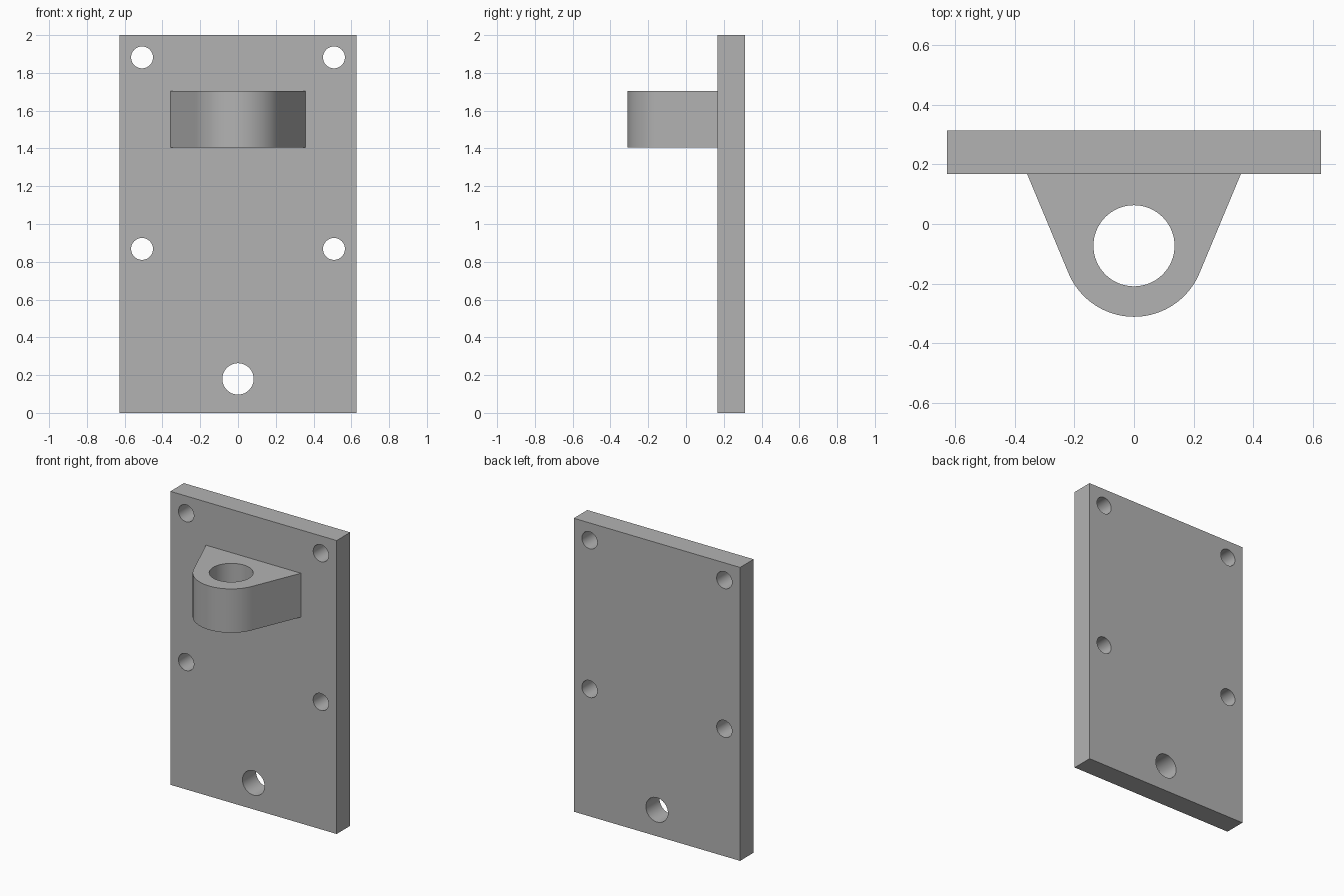
import bpy, bmesh
from math import sin, cos, pi, atan2, acos, hypot, radians
from mathutils import Matrix

cube = bpy.data.objects.get("Cube")
if cube:
    bpy.data.objects.remove(cube, do_unlink=True)

# Single plain metal colour
COLOUR = (0.45, 0.45, 0.45, 1)
metal = bpy.data.materials.new("plain grey metal")
metal.use_nodes = True
metal.diffuse_color = COLOUR
metal.node_tree.nodes["Principled BSDF"].inputs["Base Color"].default_value = COLOUR


def arc(cx, cy, r, start=0, end=2 * pi, steps=64, closed=True):
    count = steps if closed else steps + 1
    angles = [start + (end - start) * i / steps for i in range(count)]
    return [(cx + r * cos(a), cy + r * sin(a)) for a in angles]


def solid(name, loops, depth, matrix):
    """Fill an outline with holes and extrude it along its local z."""
    bm = bmesh.new()
    for loop in loops:
        verts = [bm.verts.new((x, y, 0)) for x, y in loop]
        for a, b in zip(verts, verts[1:] + verts[:1]):
            bm.edges.new((a, b))
    bmesh.ops.triangle_fill(bm, edges=bm.edges[:], use_beauty=True, normal=(0, 0, 1))
    top = bmesh.ops.extrude_face_region(bm, geom=bm.faces[:], use_keep_orig=True)
    moved = [v for v in top["geom"] if isinstance(v, bmesh.types.BMVert)]
    bmesh.ops.translate(bm, verts=moved, vec=(0, 0, depth))
    bmesh.ops.transform(bm, matrix=matrix, verts=bm.verts[:])
    bmesh.ops.recalc_face_normals(bm, faces=bm.faces[:])
    mesh = bpy.data.meshes.new(name)
    bm.to_mesh(mesh)
    bm.free()
    mesh.materials.append(metal)
    obj = bpy.data.objects.new(name, mesh)
    bpy.context.collection.objects.link(obj)
    bpy.ops.object.select_all(action="DESELECT")
    obj.select_set(True)
    bpy.context.view_layer.objects.active = obj
    bpy.ops.object.shade_smooth_by_angle(angle=radians(30))
    return obj


# Mounting plate: four fixing holes and one larger hole at the bottom
half_w, height, front, back = 0.627, 2.0, 0.167, 0.313
plate = [(-half_w, 0), (half_w, 0), (half_w, height), (-half_w, height)]
holes = [arc(x, z, 0.058, steps=48) for x in (-0.508, 0.508) for z in (0.868, 1.882)]
holes.append(arc(0, 0.18, 0.083))
upright = Matrix.Translation((0, back, 0)) @ Matrix.Rotation(pi / 2, 4, "X")
solid("mounting_plate", [plate] + holes, back - front, upright)

# Lug: straight sides running tangent into a round nose, with a vertical bore
root, centre, radius = 0.358, -0.073, 0.238
rise = front - centre
tangent = atan2(rise, root) - acos(radius / hypot(root, rise))
nose = arc(0, centre, radius, tangent, -pi - tangent, closed=False)
lug = [(root, front)] + nose + [(-root, front)]
solid("lug", [lug, arc(0, centre, 0.136)], 0.299, Matrix.Translation((0, 0, 1.406)))
